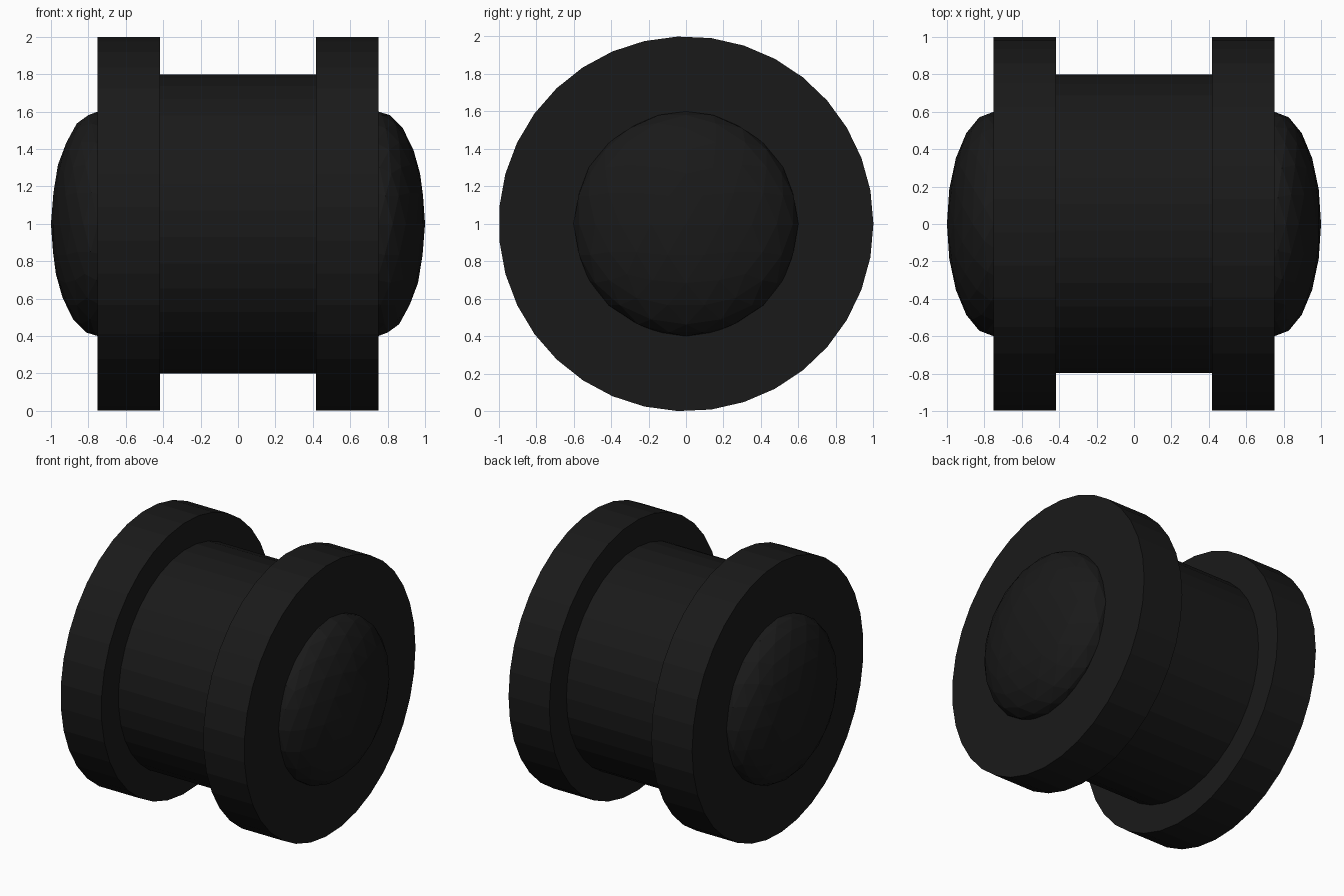
import bpy, bmesh
from math import radians
from mathutils import Matrix

if "Cube" in bpy.data.objects:
    bpy.data.objects.remove(bpy.data.objects["Cube"])

SIDES = 35
black = bpy.data.materials.new("black")
black.diffuse_color = (0.01, 0.01, 0.01, 1)
black.use_nodes = True
black.node_tree.nodes["Principled BSDF"].inputs["Base Color"].default_value = black.diffuse_color


def finish(name, bm, x):
    mesh = bpy.data.meshes.new(name)
    bm.to_mesh(mesh)
    bm.free()
    mesh.materials.append(black)
    ob = bpy.data.objects.new(name, mesh)
    ob.location = (x, 0, 1)
    bpy.context.collection.objects.link(ob)


def disc(name, radius, x, width):
    # Cylinder lying along x, with one corner pointing to +y
    bm = bmesh.new()
    bmesh.ops.create_cone(bm, cap_ends=True, segments=SIDES, radius1=radius,
                          radius2=radius, depth=width,
                          matrix=Matrix.Rotation(radians(90), 4, 'Y'))
    finish(name, bm, x)


def dome(name, x):
    # Flattened faceted ball, half sunk into the flange
    bm = bmesh.new()
    bmesh.ops.create_icosphere(bm, subdivisions=3, radius=1,
                               matrix=Matrix.Diagonal((0.25, 0.6, 0.6, 1)))
    finish(name, bm, x)


# Central drum
disc("drum", 0.8, 0, 0.86)

# Flanges and end domes
for side, s in (("left", -1), ("right", 1)):
    disc(f"{side}_flange", 1.0, s * 0.5835, 0.333)
    dome(f"{side}_dome", s * 0.75)
